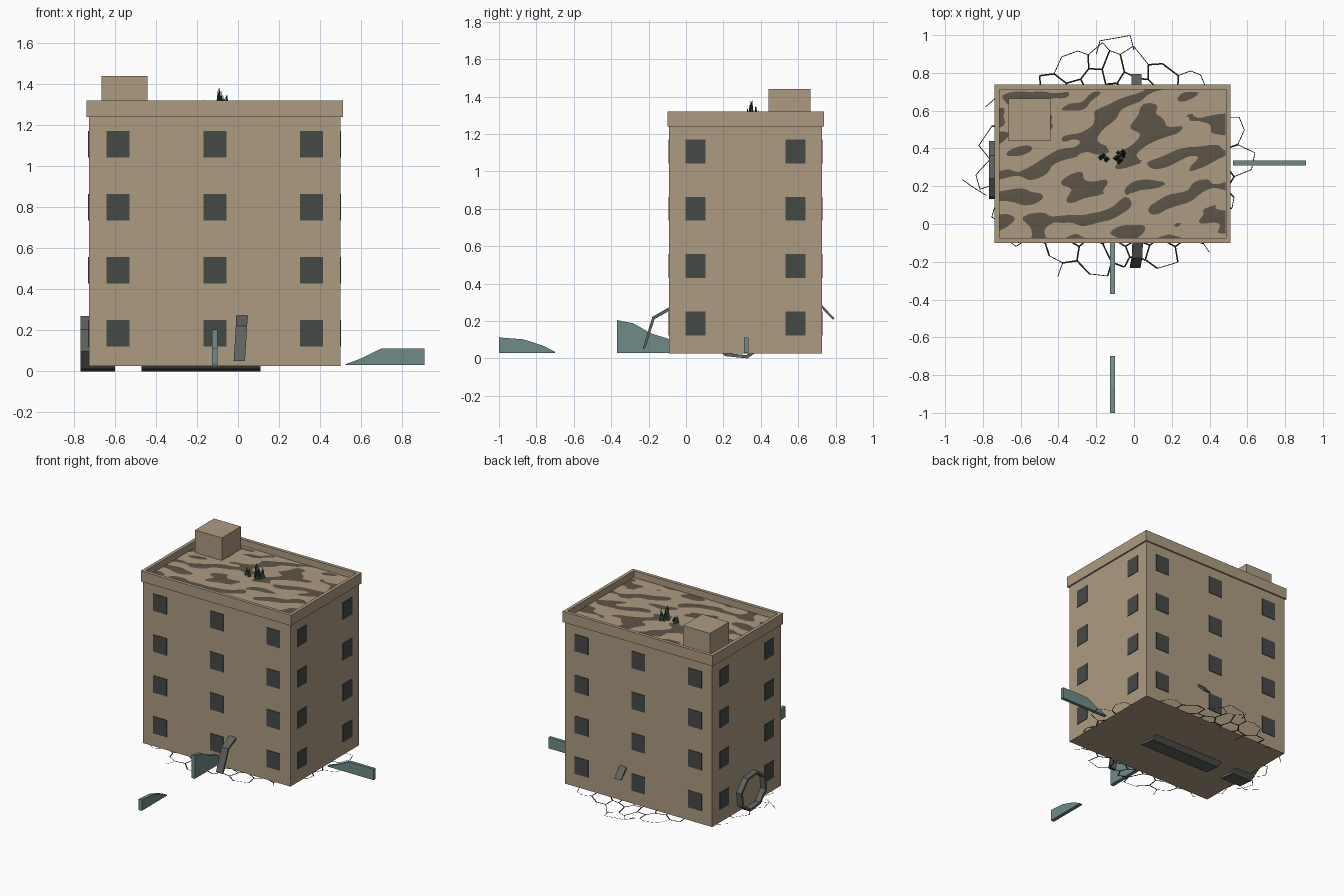
import bpy, bmesh, math, random
from mathutils import Vector, noise
from mathutils.geometry import delaunay_2d_cdt

if "Cube" in bpy.data.objects:
    bpy.data.objects.remove(bpy.data.objects["Cube"])

random.seed(4)


def mat(name, c):
    m = bpy.data.materials.new(name)
    m.diffuse_color = (*c, 1)
    m.use_nodes = True
    m.node_tree.nodes["Principled BSDF"].inputs["Base Color"].default_value = m.diffuse_color
    return m


TAN = mat("tan_wall", (0.42, 0.33, 0.225))
ROOF = mat("roof_stain", (0.11, 0.09, 0.065))
GLASS = mat("dark_window", (0.06, 0.068, 0.062))
TEAL = mat("teal_metal", (0.16, 0.26, 0.25))
IRON = mat("grey_metal", (0.12, 0.125, 0.115))
CRACK = mat("crack_black", (0.015, 0.015, 0.013))
SPIKE = mat("dark_green", (0.03, 0.05, 0.03))


def finish(bm, name, m, normals=True):
    if normals:
        bmesh.ops.recalc_face_normals(bm, faces=bm.faces)
    me = bpy.data.meshes.new(name)
    bm.to_mesh(me)
    bm.free()
    me.materials.append(m)
    ob = bpy.data.objects.new(name, me)
    bpy.context.collection.objects.link(ob)
    return ob


def add_box(bm, lo, hi):
    lo, hi = Vector(lo), Vector(hi)
    vs = bmesh.ops.create_cube(bm, size=1)["verts"]
    for v in vs:
        v.co = Vector(v.co[i] * (hi[i] - lo[i]) + (hi[i] + lo[i]) / 2 for i in range(3))


def box(name, lo, hi, m):
    bm = bmesh.new()
    add_box(bm, lo, hi)
    return finish(bm, name, m)


def prism(name, pts, a, b, axis, m):
    """Extrude a (u, z) outline from a to b along the x or y axis."""
    bm = bmesh.new()
    place = (lambda u, z: (a, u, z)) if axis == "x" else (lambda u, z: (u, a, z))
    f = bm.faces.new([bm.verts.new(place(*p)) for p in pts])
    ext = bmesh.ops.extrude_face_region(bm, geom=[f])["geom"]
    step = Vector((b - a, 0, 0) if axis == "x" else (0, b - a, 0))
    bmesh.ops.translate(bm, verts=[g for g in ext if isinstance(g, bmesh.types.BMVert)], vec=step)
    return finish(bm, name, m)


# Main block
X0, X1, Y0, Y1, Z0, ZR = -0.727, 0.499, -0.09, 0.727, 0.025, 1.27
box("main_block", (X0, Y0, Z0), (X1, Y1, ZR), TAN)

# Parapet around the sunken roof
px0, px1, py0, py1, t = -0.738, 0.511, -0.1, 0.738, 0.025
bm = bmesh.new()
rings = []
for inset, z in ((0, 1.24), (0, 1.32), (t, 1.32), (t, 1.24)):
    rings.append([bm.verts.new((x, y, z)) for x, y in (
        (px0 + inset, py0 + inset), (px1 - inset, py0 + inset),
        (px1 - inset, py1 - inset), (px0 + inset, py1 - inset))])
for k in range(4):
    r, s = rings[k], rings[(k + 1) % 4]
    for i in range(4):
        bm.faces.new((r[i], r[(i + 1) % 4], s[(i + 1) % 4], s[i]))
finish(bm, "parapet", TAN)

# Stair house on the roof
box("roof_hut", (-0.665, 0.44, ZR - 0.01), (-0.442, 0.665, 1.44), TAN)

# Patchy roof stain, a wavy sheet that cuts through the roof
bm = bmesh.new()
bmesh.ops.create_grid(bm, x_segments=70, y_segments=50, size=0.5)
for v in bm.verts:
    x = v.co.x * 1.195 - 0.114
    y = v.co.y * 0.785 + 0.319
    v.co = (x, y, ZR - 0.0003 + 0.003 * noise.noise((x * 5 + y * 4, y * 13 - x * 5, 2.0)))
finish(bm, "roof_stain", ROOF, False)

# Windows on all four sides
bm = bmesh.new()
d = 0.004
for row in range(4):
    z = 0.186 + 0.307 * row
    for x in (-0.585, -0.113, 0.358):
        for y in (Y0, Y1):
            add_box(bm, (x - 0.056, y - d, z - 0.064), (x + 0.056, y + d, z + 0.064))
    for y in (0.05, 0.585):
        for x in (X0, X1):
            add_box(bm, (x - d, y - 0.054, z - 0.064), (x + d, y + 0.054, z + 0.064))
finish(bm, "windows", GLASS)


# Eight-sided tube sections stuck through the building
def tube(name, a, b):
    bm = bmesh.new()
    loops = []
    for x, k in ((a, 1), (b, 1), (b, 0.87), (a, 0.87)):
        loops.append([bm.verts.new((x, 0.285 + 0.16 * k * math.cos(w), 0.141 + 0.141 * k * math.sin(w)))
                      for w in (math.radians(45 * i + 16) for i in range(8))])
    for k in range(4):
        r, s = loops[k], loops[(k + 1) % 4]
        for i in range(8):
            bm.faces.new((r[i], r[(i + 1) % 8], s[(i + 1) % 8], s[i]))
    ob = finish(bm, name, IRON)
    low = min(v.co.z for v in ob.data.vertices)
    for v in ob.data.vertices:
        v.co.z -= low


tube("side_ring", -0.767, -0.6)
tube("under_tube", -0.47, 0.11)

# Bent panels poking out of the front and back walls
front = prism("front_bent_panel", [(-0.232, 0.05), (-0.18, 0.222), (-0.07, 0.285), (-0.07, 0.265),
                                   (-0.168, 0.21), (-0.217, 0.055)], -0.014, 0.041, "x", IRON)
for v in front.data.vertices:
    v.co.x += (v.co.z - 0.165) * 0.06
prism("back_bent_panel", [(0.70, 0.315), (0.795, 0.212), (0.785, 0.207), (0.70, 0.295)],
      -0.014, 0.041, "x", IRON)

# Teal fins on the ground
prism("front_fin", [(-0.37, 0.03), (-0.37, 0.205), (-0.28, 0.187), (-0.19, 0.135),
                    (-0.08, 0.1), (-0.08, 0.03)], -0.127, -0.1, "x", TEAL)
prism("far_fin", [(-1, 0.03), (-1, 0.112), (-0.87, 0.102), (-0.77, 0.07),
                  (-0.7, 0.036), (-0.7, 0.03)], -0.127, -0.1, "x", TEAL)
prism("right_fin", [(0.525, 0.03), (0.525, 0.035), (0.6, 0.063), (0.7, 0.112),
                    (0.91, 0.112), (0.91, 0.03)], 0.311, 0.335, "y", TEAL)

# Dark spiky growth on the roof
bm = bmesh.new()
for cx, cy, h, r, n in ((-0.09, 0.35, 0.12, 0.03, 9), (-0.055, 0.375, 0.085, 0.018, 6),
                        (-0.165, 0.355, 0.055, 0.03, 8)):
    for i in range(n):
        a, q = random.uniform(0, 6.28), r * random.random()
        hh = h * (1 - 0.5 * q / r) if i else h
        vs = bmesh.ops.create_cone(bm, segments=4, radius1=0.012, radius2=0, depth=hh, cap_ends=True)["verts"]
        bmesh.ops.translate(bm, verts=vs, vec=(cx + q * math.cos(a), cy + q * math.sin(a), ZR + hh / 2))
finish(bm, "roof_spikes", SPIKE)

# Ground cracks: cell borders of scattered points, drawn as thin strips
pts = [Vector((-1.12 + 0.13 * i + random.uniform(-0.055, 0.055), -0.7 + 0.13 * j + random.uniform(-0.055, 0.055)))
       for i in range(17) for j in range(17)]
verts, _, tris, *_ = delaunay_2d_cdt(pts, [], [], 0, 1e-6)
centres, shared = [], {}
for k, tri in enumerate(tris):
    centres.append(sum((verts[i] for i in tri), Vector((0, 0))) / 3)
    for i in range(3):
        shared.setdefault(frozenset((tri[i], tri[(i + 1) % 3])), []).append(k)
bm = bmesh.new()


def strip(a, b, w):
    s = (b - a).normalized().orthogonal() * w / 2
    bm.faces.new([bm.verts.new((p.x, p.y, Z0)) for p in (a - s, b - s, b + s, a + s)])


def reach(p):
    return math.hypot((p.x + 0.11) / 0.77, (p.y - 0.32) / 0.66)


for pair in shared.values():
    if len(pair) == 2:
        a, b = (centres[k] for k in pair)
        inside = all(X0 < p.x < X1 and Y0 < p.y < Y1 for p in (a, b))
        if not inside and max(reach(a), reach(b)) < 0.99:
            strip(a, b, 0.008 if reach((a + b) / 2) < 0.86 else 0.004)
for line in (((-0.2, 0.9), (-0.18, 0.97), (-0.02, 0.998), (0.0, 0.92)),
             ((-0.78, 0.15), (-0.86, 0.2), (-0.908, 0.235))):
    for a, b in zip(line, line[1:]):
        strip(Vector(a), Vector(b), 0.004)
finish(bm, "ground_cracks", CRACK)
